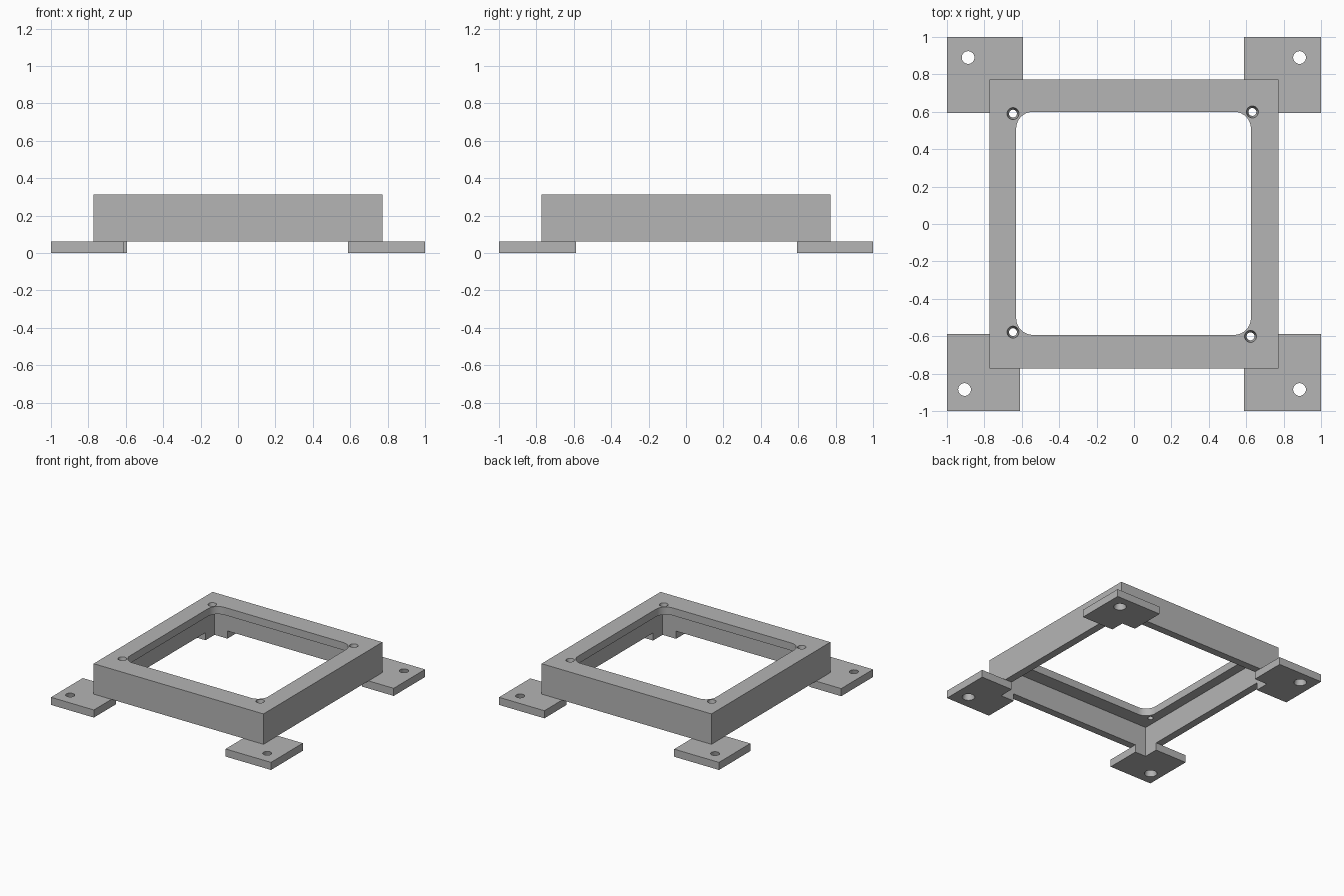
import bpy, bmesh, math

if "Cube" in bpy.data.objects:
    bpy.data.objects.remove(bpy.data.objects["Cube"], do_unlink=True)

grey = bpy.data.materials.new("plain grey")
grey.use_nodes = True
grey.diffuse_color = (0.46, 0.46, 0.46, 1)
grey.node_tree.nodes["Principled BSDF"].inputs["Base Color"].default_value = grey.diffuse_color

FOOT_TOP, LIP_BOTTOM, TOP = 0.0625, 0.25, 0.3125
OUTER, CAVITY = 0.772, 0.71


def make_object(name, bm):
    bmesh.ops.recalc_face_normals(bm, faces=bm.faces)
    mesh = bpy.data.meshes.new(name)
    bm.to_mesh(mesh)
    bm.free()
    mesh.materials.append(grey)
    ob = bpy.data.objects.new(name, mesh)
    bpy.context.collection.objects.link(ob)
    return ob


def box(name, x0, x1, y0, y1, z0, z1, radius=0):
    """Block, with its upright edges rounded if a radius is given."""
    bm = bmesh.new()
    bmesh.ops.create_cube(bm, size=1)
    for v in bm.verts:
        v.co.x = x1 if v.co.x > 0 else x0
        v.co.y = y1 if v.co.y > 0 else y0
        v.co.z = z1 if v.co.z > 0 else z0
    if radius:
        upright = [e for e in bm.edges if abs(e.verts[0].co.z - e.verts[1].co.z) > 1e-4]
        bmesh.ops.bevel(bm, geom=upright, offset=radius, segments=10,
                        profile=0.5, affect='EDGES')
    return make_object(name, bm)


def taper(name, x, y, z0, z1, r0, r1):
    """Conical cutter, extended past both faces at the same slope."""
    slope, extra = (r1 - r0) / (z1 - z0), 0.01
    bm = bmesh.new()
    bmesh.ops.create_cone(bm, cap_ends=True, segments=32, depth=z1 - z0 + 2 * extra,
                          radius1=r0 - slope * extra, radius2=r1 + slope * extra)
    bmesh.ops.translate(bm, verts=bm.verts, vec=(x, y, (z0 + z1) / 2))
    return make_object(name, bm)


def cut(ob, cutter):
    cutter.hide_render = True
    mod = ob.modifiers.new("cut", 'BOOLEAN')
    mod.operation, mod.solver, mod.object = 'DIFFERENCE', 'EXACT', cutter
    bpy.context.view_layer.objects.active = ob
    bpy.ops.object.modifier_apply(modifier=mod.name)
    bpy.data.objects.remove(cutter, do_unlink=True)


def cavity():
    return box("cavity_cutter", -CAVITY, CAVITY, -CAVITY, CAVITY, -0.1, LIP_BOTTOM)


# Square frame, hollow below, with a rounded opening through the top lip
frame = box("frame", -OUTER, OUTER, -OUTER, OUTER, FOOT_TOP, TOP)
cut(frame, cavity())
cut(frame, box("opening_cutter", -0.63, 0.625, -0.593, 0.6, 0.1, 0.5, radius=0.09))

# Tapered screw holes in the lip
for x, y in [(-0.647, 0.59), (0.633, 0.599), (-0.647, -0.578), (0.623, -0.601)]:
    cut(frame, taper("screw_cutter", x, y, LIP_BOTTOM, TOP, 0.021, 0.032))

# Corner feet: side signs, inner edges, and hole centre
feet = {
    "foot_back_right": (-1, 1, 0.593, 0.593, 0.887, 0.89),
    "foot_back_left": (1, 1, 0.587, 0.593, 0.885, 0.89),
    "foot_front_right": (-1, -1, 0.61, 0.587, 0.906, 0.885),
    "foot_front_left": (1, -1, 0.587, 0.587, 0.885, 0.885),
}
parts = [frame]
for name, (sx, sy, ix, iy, hx, hy) in feet.items():
    foot = box(name, *sorted((sx, sx * ix)), *sorted((sy, sy * iy)), 0, FOOT_TOP)
    cut(foot, cavity())
    cut(foot, taper("bolt_cutter", sx * hx, sy * hy, 0, FOOT_TOP, 0.048, 0.034))
    parts.append(foot)

# Smooth the round walls, keep the edges sharp
bpy.ops.object.select_all(action='DESELECT')
for ob in parts:
    ob.select_set(True)
bpy.context.view_layer.objects.active = frame
bpy.ops.object.shade_smooth_by_angle(angle=math.radians(30))
